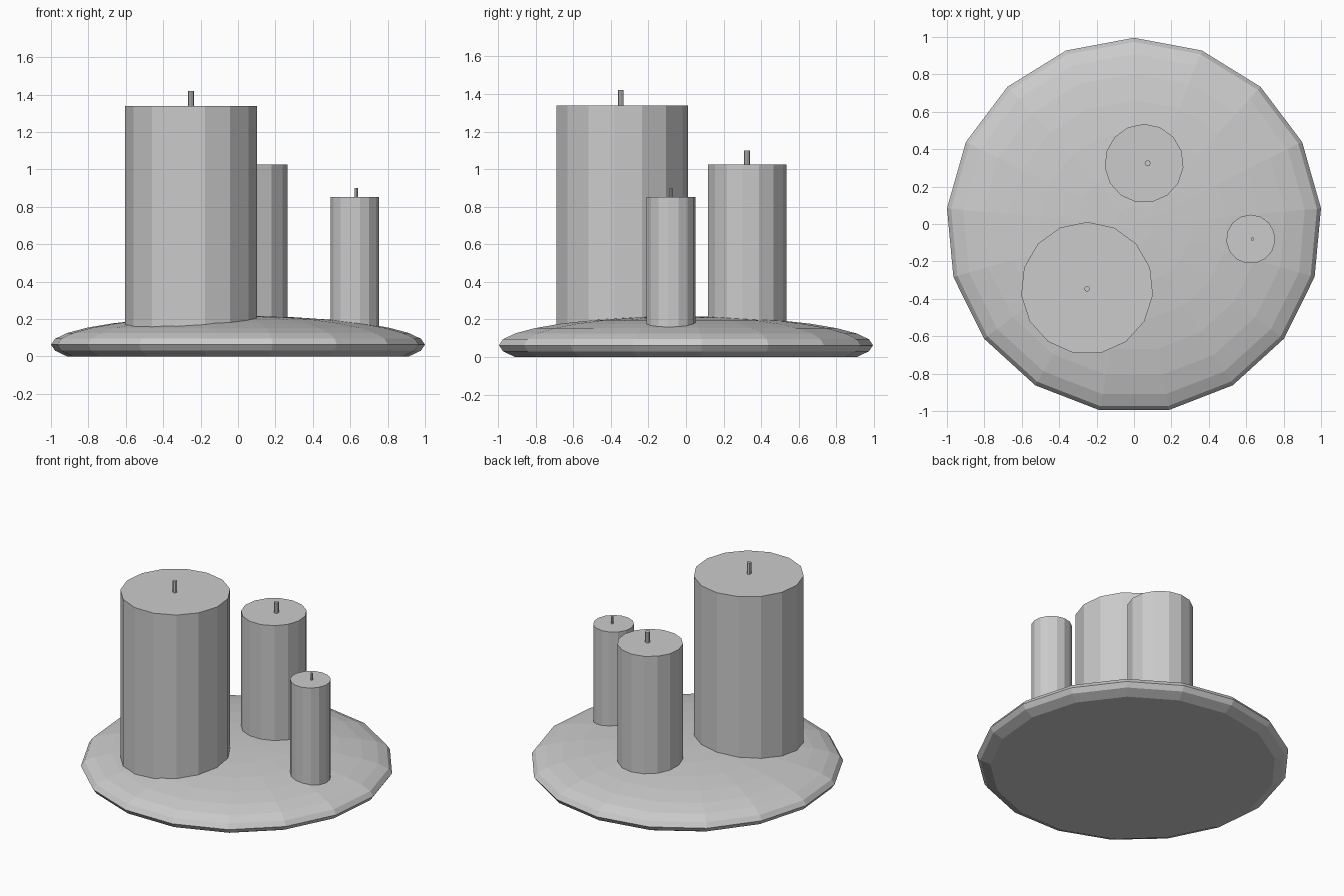
import bpy, bmesh
from math import sin, cos, pi, radians

if "Cube" in bpy.data.objects:
    bpy.data.objects.remove(bpy.data.objects["Cube"])


def lathe(name, profile, sides, loc):
    """Flat-shaded solid of revolution, first vertex pointing to +y."""
    bm = bmesh.new()
    rings = []
    for r, z in profile:
        if r < 1e-4:
            rings.append([bm.verts.new((0, 0, z))])
        else:
            rings.append([bm.verts.new((r * sin(2 * pi * i / sides), r * cos(2 * pi * i / sides), z))
                          for i in range(sides)])
    for a, b in zip(rings, rings[1:]):
        for i in range(sides):
            j = (i + 1) % sides
            if len(b) == 1:
                bm.faces.new((a[i], a[j], b[0]))
            else:
                bm.faces.new((a[i], a[j], b[j], b[i]))
    for ring in (rings[0], rings[-1]):
        if len(ring) > 1:
            bm.faces.new(ring)
    bmesh.ops.recalc_face_normals(bm, faces=bm.faces)
    mesh = bpy.data.meshes.new(name)
    bm.to_mesh(mesh)
    bm.free()
    obj = bpy.data.objects.new(name, mesh)
    obj.location = loc
    bpy.context.collection.objects.link(obj)
    return obj


# Tray: flattened sphere cut flat at the bottom
RX, RZ = 1.004, 0.154
base = RZ * sin(radians(24))
lathe("tray", [(RX * cos(radians(a)), base + RZ * sin(radians(a))) for a in range(-24, 84, 12)]
      + [(RX * cos(radians(84)), base + RZ * sin(radians(84))), (0, base + RZ)],
      17, (0, -0.0085, 0))

# Candles: name, centre, radius, top, wick centre, wick radius, wick top
candles = [
    ("large", (-0.251, -0.343), 0.354, 1.34, (-0.251, -0.347), 0.015, 1.42),
    ("medium", (0.054, 0.324), 0.211, 1.025, (0.073, 0.325), 0.016, 1.10),
    ("small", (0.624, -0.081), 0.131, 0.853, (0.633, -0.08), 0.009, 0.90),
]
for name, (x, y), r, top, (wx, wy), wr, wtop in candles:
    lathe(name + "_candle", [(r, 0.1), (r, top)], 15, (x, y, 0))
    lathe(name + "_wick", [(wr, top - 0.03), (wr, wtop)], 8, (wx, wy, 0))
